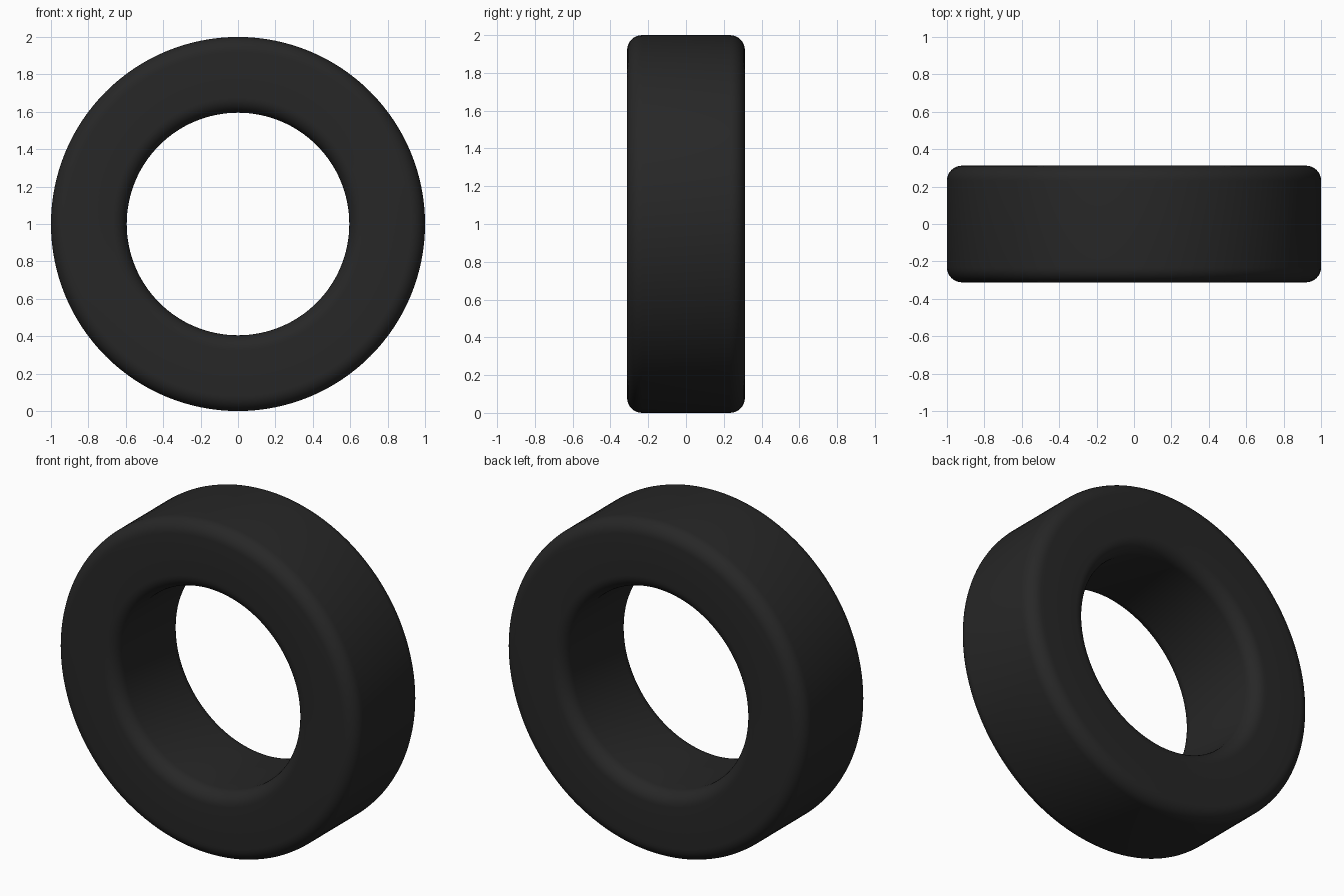
import bpy, bmesh, math
from mathutils import Vector

if "Cube" in bpy.data.objects:
    bpy.data.objects.remove(bpy.data.objects["Cube"])

OUTER, INNER, HALF_W, FILLET = 1.0, 0.595, 0.312, 0.08
SEGMENTS, CORNER_STEPS = 128, 8


def rounded_section():
    """Rounded rectangle (radius, y) swept around the axle."""
    corners = [(OUTER - FILLET, HALF_W - FILLET, 0),
               (INNER + FILLET, HALF_W - FILLET, 90),
               (INNER + FILLET, -HALF_W + FILLET, 180),
               (OUTER - FILLET, -HALF_W + FILLET, 270)]
    pts = []
    for r, y, start in corners:
        for i in range(CORNER_STEPS + 1):
            a = math.radians(start + 90 * i / CORNER_STEPS)
            pts.append((r + FILLET * math.cos(a), y + FILLET * math.sin(a)))
    return pts


# Tyre: revolve the section about the y axis
bm = bmesh.new()
verts = [bm.verts.new((r, y, 0)) for r, y in rounded_section()]
edges = [bm.edges.new((verts[i - 1], verts[i])) for i in range(len(verts))]
bmesh.ops.spin(bm, geom=verts + edges, cent=Vector(), axis=(0, 1, 0),
               angle=math.tau, steps=SEGMENTS, use_merge=True)
bmesh.ops.remove_doubles(bm, verts=bm.verts, dist=1e-5)
bmesh.ops.recalc_face_normals(bm, faces=bm.faces)
mesh = bpy.data.meshes.new("tyre")
bm.to_mesh(mesh)
bm.free()
tyre = bpy.data.objects.new("tyre", mesh)
bpy.context.collection.objects.link(tyre)
tyre.location.z = OUTER

# Dark rubber
rubber = bpy.data.materials.new("rubber")
rubber.diffuse_color = (0.02, 0.02, 0.02, 1)
rubber.use_nodes = True
rubber.node_tree.nodes["Principled BSDF"].inputs["Base Color"].default_value = rubber.diffuse_color
mesh.materials.append(rubber)

bpy.context.view_layer.objects.active = tyre
tyre.select_set(True)
bpy.ops.object.shade_smooth_by_angle(angle=math.radians(40))
